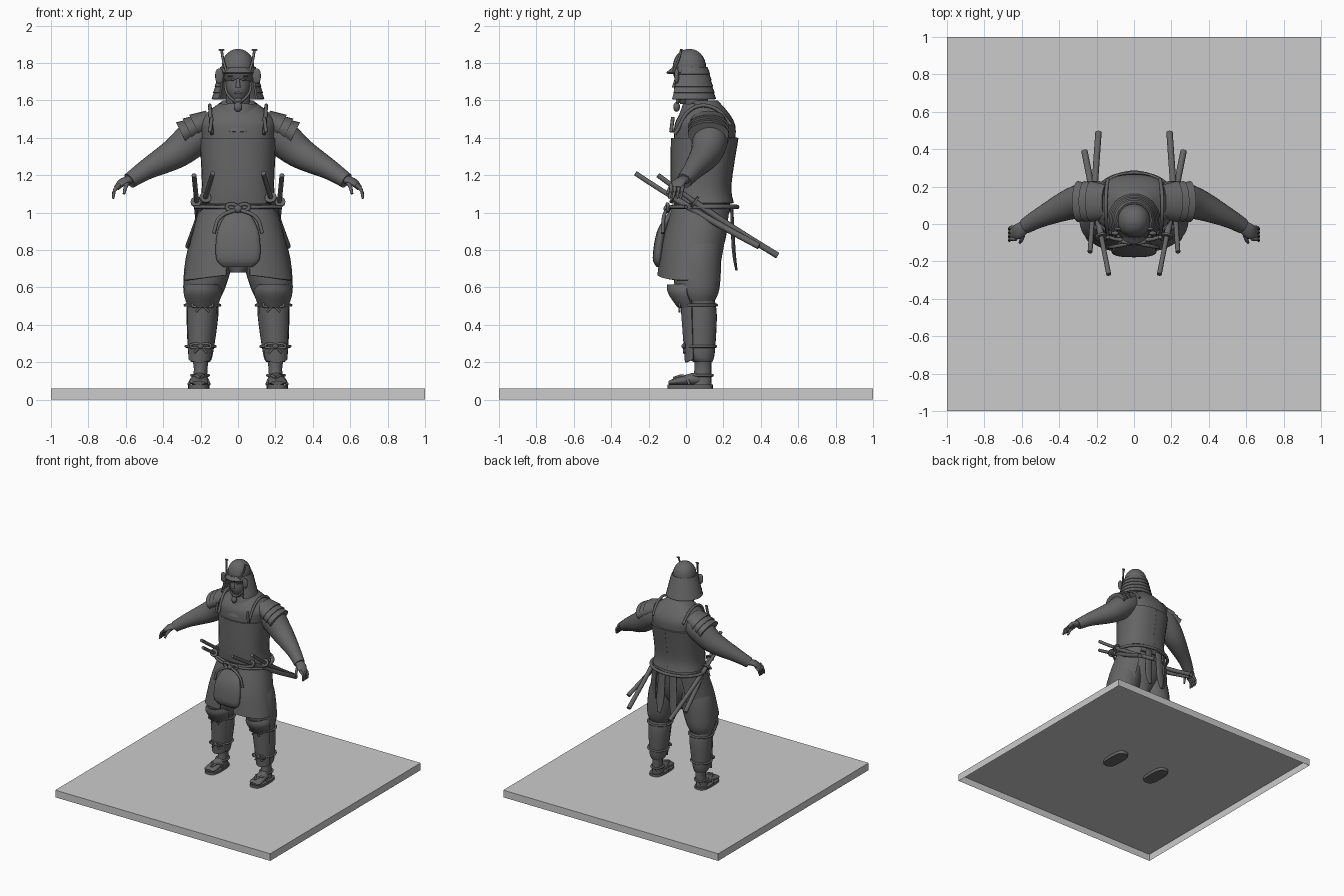
import bpy, bmesh, math
from mathutils import Vector, Matrix

cube = bpy.data.objects.get("Cube")
if cube:
    bpy.data.objects.remove(cube)


def material(name, value):
    mat = bpy.data.materials.new(name)
    mat.use_nodes = True
    colour = (value, value, value, 1)
    mat.diffuse_color = colour
    mat.node_tree.nodes["Principled BSDF"].inputs["Base Color"].default_value = colour
    return mat


DARK = material("dark grey", .13)
LIGHT = material("light grey", .6)


def finish(name, bm, mirror=False, thick=0, mat=DARK):
    bmesh.ops.recalc_face_normals(bm, faces=bm.faces)
    mesh = bpy.data.meshes.new(name)
    bm.to_mesh(mesh)
    bm.free()
    mesh.materials.append(mat)
    mesh.polygons.foreach_set("use_smooth", [True] * len(mesh.polygons))
    ob = bpy.data.objects.new(name, mesh)
    bpy.context.collection.objects.link(ob)
    if mirror:
        ob.modifiers.new("Mirror", 'MIRROR').use_mirror_merge = False
    if thick:
        solid = ob.modifiers.new("Thickness", 'SOLIDIFY')
        solid.thickness, solid.offset = thick, 0
    ob.modifiers.new("Sharp edges", 'EDGE_SPLIT').split_angle = .9


def power(value, e):
    return math.copysign(abs(value) ** (2 / e), value)


def smooth_path(stations, steps=4):
    """Catmull-Rom spline through stations (x, y, z, radius, second radius)."""
    full = [s if len(s) > 4 else (*s, s[-1]) for s in stations]
    padded = [full[0], *full, full[-1]]
    path = []
    for quad in zip(padded, padded[1:], padded[2:], padded[3:]):
        for t in (k / steps for k in range(steps)):
            path.append([b + t / 2 * (c - a + t * (2 * a - 5 * b + 4 * c - d + t * (3 * b - a - 3 * c + d)))
                         for a, b, c, d in zip(*quad)])
    return path + [full[-1]]


def form(name, *stations, level=True, facing=-90, spread=None, e=2, sides=24, sag=0, thick=.012, **kw):
    """Skin a smooth run of sections, level or square to the path; a spread makes an open shell."""
    path = smooth_path(stations)
    spots = [Vector(s[:3]) for s in path]
    count = sides + 1 if spread else sides
    bm = bmesh.new()
    rings = []
    for k, s in enumerate(path):
        along = (spots[min(k + 1, len(path) - 1)] - spots[max(k - 1, 0)]).normalized()
        across, up = Vector((1, 0, 0)), Vector((0, 1, 0))
        if not level:
            across = along.cross(Vector((0, 0, 1)) if abs(along.z) < .95 else up).normalized()
            up = across.cross(along)
        ring = []
        for i in range(count):
            f = i / sides
            angle = math.radians(facing + spread * (2 * f - 1)) if spread else math.tau * f
            drop = Vector((0, 0, sag * math.sin(math.pi * f) * k / len(path)))
            ring.append(bm.verts.new(spots[k] + across * s[3] * power(math.cos(angle), e)
                                     + up * s[4] * power(math.sin(angle), e) - drop))
        rings.append(ring)
    for low, high in zip(rings, rings[1:]):
        for i in range(sides):
            j = (i + 1) % count
            bm.faces.new((low[i], low[j], high[j], high[i]))
    if not spread:
        bm.faces.new(rings[0])
        bm.faces.new(rings[-1])
    finish(name, bm, thick=thick if spread else 0, **kw)


def blob(name, centre, radii, e=2, mirror=False):
    """Ellipsoid, boxier as e grows."""
    bm = bmesh.new()
    bmesh.ops.create_uvsphere(bm, u_segments=24, v_segments=14, radius=1)
    for v in bm.verts:
        v.co = Vector(centre) + Vector(power(c, e) * r for c, r in zip(v.co, radii))
    finish(name, bm, mirror)


def cord(name, *points, r=.01, mirror=False, cyclic=False):
    for side in (1, -1) if mirror else (1,):
        curve = bpy.data.curves.new(name, 'CURVE')
        curve.dimensions, curve.bevel_depth, curve.bevel_resolution = '3D', r, 2
        curve.resolution_u, curve.use_fill_caps = 6, True
        spline = curve.splines.new('BEZIER')
        spline.bezier_points.add(len(points) - 1)
        spline.use_cyclic_u = cyclic
        for knot, (x, y, z) in zip(spline.bezier_points, points):
            knot.co = (x * side, y, z)
            knot.handle_left_type = knot.handle_right_type = 'AUTO'
        curve.materials.append(DARK)
        bpy.context.collection.objects.link(bpy.data.objects.new(name, curve))


def band(name, x, y, z, rx, ry, **kw):
    turns = [math.tau * i / 10 for i in range(10)]
    cord(name, *[(x + rx * math.cos(a), y + ry * math.sin(a), z) for a in turns], cyclic=True, **kw)


# Display base, a shallow box open underneath
bm = bmesh.new()
bmesh.ops.create_cube(bm, size=2, matrix=Matrix.Translation((0, 0, .03)) @ Matrix.Diagonal((1, 1, .03, 1)))
bmesh.ops.delete(bm, geom=[f for f in bm.faces if f.normal.z < -.5], context='FACES')
finish("display_base", bm, mat=LIGHT)

# Body armour
form("torso", (0, .09, 1, .2, .15), (0, .08, 1.15, .18, .15), (0, .1, 1.4, .2, .165),
     (0, .1, 1.5, .2, .15), (0, .1, 1.6, .08, .07), e=2.4, sides=32)
form("chest_plate", (0, .09, 1.05, .2, .16), (0, .08, 1.15, .187, .157), (0, .1, 1.4, .2, .175),
     spread=180, e=2.4, sides=32)
form("collar_bib", (0, .08, 1.58, .1, .09), (0, .09, 1.47, .14, .155), spread=70, sag=.05)
form("neck", (0, .07, 1.54, .07), (0, .03, 1.68, .06))
cord("shoulder_strap", (.14, -.06, 1.42), (.15, .04, 1.56), (.15, .15, 1.56), (.14, .24, 1.47), mirror=True)
cord("chest_toggle", (.14, -.07, 1.51), (.15, -.08, 1.43), mirror=True)

# Layered shoulder guards
for i in range(3):
    x, z = .15 + .035 * i, 1.5 - .02 * i
    form("shoulder_guard", (x, .12, z, .09, .05), (x + .08, .12, z - .04, .11, .07), level=False, mirror=True)

# Arms and hands
form("sleeve", (.14, .13, 1.45, .09), (.22, .13, 1.41, .1), (.33, .11, 1.32, .085), (.49, .04, 1.23, .055),
     (.58, -.01, 1.17, .042), level=False, mirror=True)
form("hand", (.57, 0, 1.18, .03, .025), (.62, -.04, 1.16, .04, .02), (.65, -.05, 1.13, .03, .015),
     level=False, mirror=True)
for i in range(4):
    y = -.02 * (i + 1)
    form("finger", (.63, y, 1.15, .011), (.66, y, 1.12, .01), (.667, y - .01, 1.075, .006),
         level=False, sides=10, mirror=True)
form("thumb", (.59, -.04, 1.16, .014), (.6, -.08, 1.14, .011), (.61, -.1, 1.1, .007),
     level=False, sides=10, mirror=True)

# Head and face
form("head", (0, 0, 1.58, .02, .03), (0, .01, 1.64, .06, .07), (0, .02, 1.7, .07, .08), (0, .02, 1.8, .06))
form("nose", (0, -.05, 1.73, .006), (0, -.066, 1.67, .013, .01), sides=12)
blob("eye", (.027, -.05, 1.71), (.013, .008, .006), mirror=True)
blob("brow", (.03, -.05, 1.73), (.026, .012, .006), mirror=True)
blob("lips", (0, -.052, 1.64), (.022, .01, .007))
blob("chin", (0, -.04, 1.6), (.022, .014, .014))
cord("chin_strap", (.07, 0, 1.7), (.06, -.02, 1.64), (0, -.05, 1.58), r=.007, mirror=True)
blob("chin_knot", (0, -.05, 1.565), (.022, .018, .026))

# Helmet with a tiered neck guard
blob("helmet_bowl", (0, .018, 1.77), (.088, .09, .105), e=2.1)
form("helmet_band", (0, .018, 1.77, .092), (0, .018, 1.745, .096), spread=180)
form("visor", (0, .02, 1.77, .09), (0, .01, 1.745, .097, .112), spread=70)
for i in range(5):
    r, z = .09 + .008 * i, 1.775 - .033 * i
    form("neck_guard_tier", (0, .02, z, r), (0, .02, z - .037, r + .014), facing=90, spread=128 + i)
blob("side_flap", (.1, -.05, 1.73), (.022, .012, .04), e=2.5, mirror=True)
cord("horn", (.06, -.07, 1.75), (.08, -.04, 1.82), (.088, -.025, 1.87), r=.007, mirror=True)
blob("horn_tip", (.088, -.025, 1.87), (.016, .008, .006), mirror=True)

# Skirt, apron and belt
form("skirt_panel", (0, .09, 1.03, .2, .16), (0, .05, .85, .25, .175), (0, .02, .665, .285, .17),
     facing=-10, spread=69, sag=.03, e=2.2, mirror=True)
form("hips", (0, .09, 1.03, .19, .14), (0, .07, .85, .18, .14), (0, .06, .68, .05, .08))
form("apron", (0, -.08, 1, .06, .015), (0, -.13, .9, .11, .025), (0, -.15, .76, .118, .028),
     (0, -.146, .71, .08, .012), e=2.5)
band("belt_rope", 0, .1, 1.03, .225, .172, r=.012)
cord("belt_end", (0, -.085, 1.025), (.12, -.075, 1.03), (.23, 0, 1.03), mirror=True)
cord("belt_drape", (0, -.1, 1.02), (.1, -.12, .97), (.13, -.125, .89), mirror=True)
cord("knot_loop", (0, -.1, 1.02), (.03, -.1, 1.045), (.06, -.095, 1.03), (.03, -.1, 1.01), mirror=True, cyclic=True)
blob("belt_knot", (0, -.1, 1.02), (.022, .02, .022))
form("rear_tail", (.05, .245, 1.02, .03, .008), (.06, .255, .8, .035, .01), (.06, .27, .69, .014, .006),
     mirror=True)

# Two swords on each hip: handle, guard and scabbard along one curved line
for tip, end in (((.135, -.27, 1.21), (.265, .39, .82)), ((.235, -.15, 1.2), (.19, .49, .77))):
    for name, start, stop, r in (("handle", 0, .31, .013), ("guard", .3, .315, .032), ("scabbard", .31, 1, .017)):
        line = []
        for f in (start, (start + stop) / 2, stop):
            spot = Vector(tip).lerp(end, f)
            line.append((spot.x, spot.y, spot.z - f * (1 - f) / 20, r))
        form("sword_" + name, *line, level=False, sides=12, mirror=True)

# Legs, greaves and knee guards
form("trouser_leg", (.09, .07, .95, .1, .12), (.14, .06, .8, .13), (.18, .06, .6, .113, .12),
     (.19, .07, .52, .08), mirror=True)
form("greave", (.19, .07, .55, .08), (.19, .08, .45, .085), (.2, .08, .25, .067, .074), (.2, .09, .2, .05),
     mirror=True)
form("shin_plate", (.19, .07, .53, .085, .095), (.205, .07, .215, .06, .07), spread=65, sag=.02, mirror=True)
form("knee_guard", (.185, .04, .615, .085, .135), (.188, .04, .57, .1, .13), (.19, .06, .495, .075, .1),
     spread=75, mirror=True)
for z, x, y, r in ((.505, .19, .07, .093), (.285, .2, .08, .078)):
    front = y - r - .012
    band("leg_band", x, y, z, r, r, r=.008, mirror=True)
    blob("bow_knot", (x, front, z), (.016, .014, .014), mirror=True)
    for s in (1, -1):
        cord("bow_loop", (x, front, z), (x + s * .03, front, z + .014), (x + s * .055, front, z),
             (x + s * .03, front, z - .008), r=.007, mirror=True, cyclic=True)
        cord("bow_end", (x, front, z), (x + s * .035, front, z - .035), r=.006, mirror=True)

# Feet and sandals
form("ankle", (.2, .09, .22, .045), (.2, .09, .16, .036, .045), (.205, .08, .08, .042, .055), mirror=True)
form("foot", (.205, .13, .1, .02), (.205, .06, .11, .042, .036), (.21, -.06, .095, .05, .018),
     (.21, -.093, .09, .035, .009), level=False, mirror=True)
form("sandal_sole", (.21, .022, .035, .057, .122), (.21, .022, .08, .057, .122), e=3, mirror=True)
for x in (.265, .153):
    cord("sandal_strap", (x, .02, .08), ((x + .2) / 2, -.01, .125), (.2, -.065, .115), r=.008, mirror=True)
band("ankle_strap", .203, .085, .13, .045, .056, r=.008, mirror=True)
